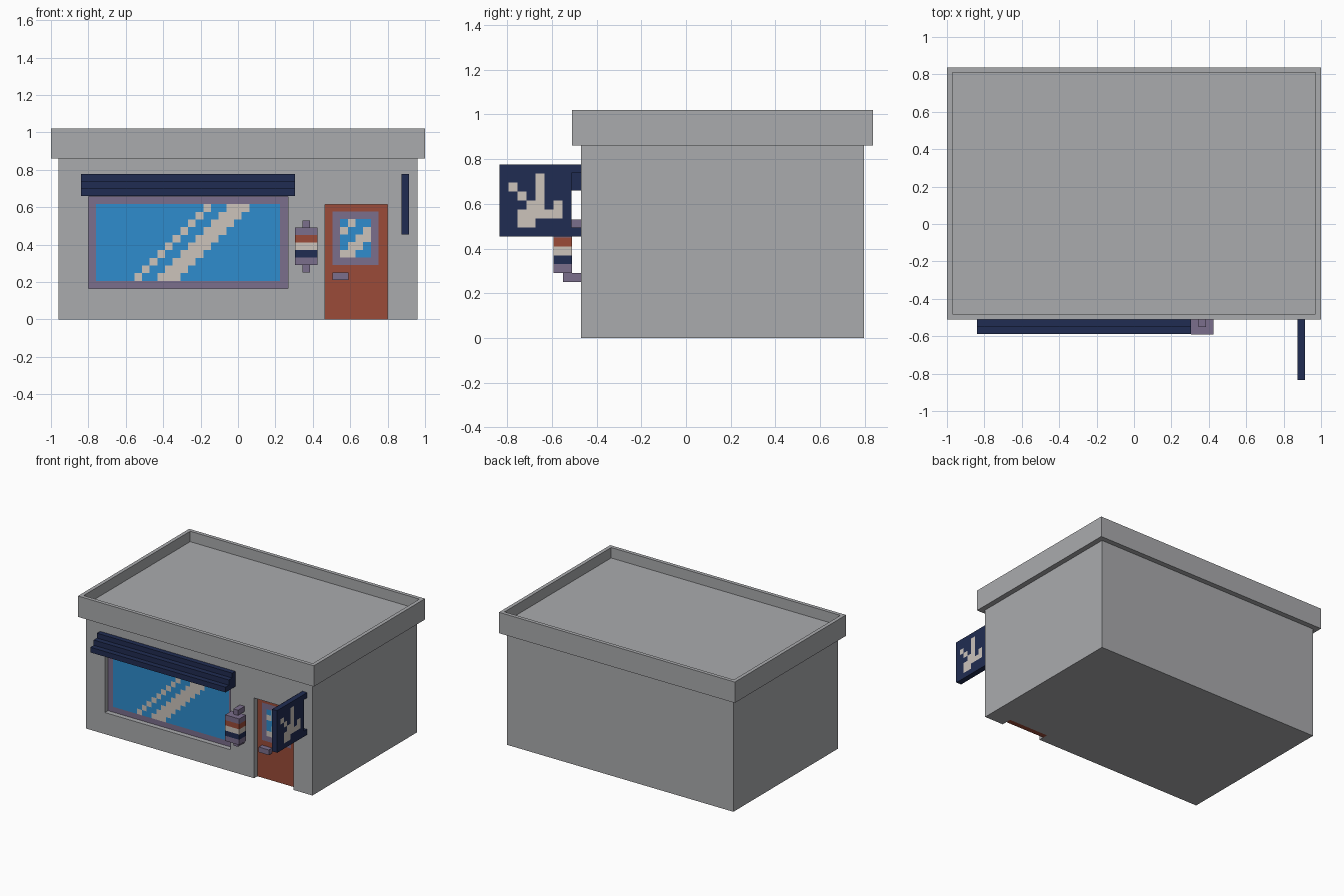
import bpy, bmesh
from mathutils import Vector

if "Cube" in bpy.data.objects:
    bpy.data.objects.remove(bpy.data.objects["Cube"])


def material(name, rgb):
    m = bpy.data.materials.new(name)
    lin = [((c / 255 + 0.055) / 1.055) ** 2.4 for c in rgb]
    m.diffuse_color = (*lin, 1)
    m.use_nodes = True
    m.node_tree.nodes["Principled BSDF"].inputs["Base Color"].default_value = m.diffuse_color
    return m


GREY = material("wall grey", (170, 171, 174))
NAVY = material("navy", (32, 44, 82))
PURPLE = material("dusty purple", (123, 110, 140))
RED = material("brick red", (155, 75, 56))
CREAM = material("cream", (204, 195, 187))
BLUE = material("glass blue", (46, 140, 205))


def finish(name, bm, mats):
    mesh = bpy.data.meshes.new(name)
    bm.to_mesh(mesh)
    bm.free()
    for m in mats:
        mesh.materials.append(m)
    ob = bpy.data.objects.new(name, mesh)
    bpy.context.collection.objects.link(ob)
    return ob


def box_bm(x, y, z):
    bm = bmesh.new()
    bmesh.ops.create_cube(bm, size=1)
    for v in bm.verts:
        v.co = [r[0] if c < 0 else r[1] for c, r in zip(v.co, (x, y, z))]
    return bm


def box(name, x, y, z, mat):
    return finish(name, box_bm(x, y, z), [mat])


def pixel_panel(name, origin, u, v, cols, rows, mats, rule):
    """Flat grid of square cells; rule(col, row) gives the material index."""
    bm = bmesh.new()
    o, u, v = Vector(origin), Vector(u), Vector(v)
    vs = [[bm.verts.new(o + u * c + v * r) for c in range(cols + 1)]
          for r in range(rows + 1)]
    for r in range(rows):
        for c in range(cols):
            f = bm.faces.new((vs[r][c], vs[r][c + 1],
                              vs[r + 1][c + 1], vs[r + 1][c]))
            f.material_index = rule(c, r)
    return finish(name, bm, mats)


def glazing(name, x, z, size, cols, rows, streaks):
    """Framed pane: border cells are frame, diagonals are reflections."""
    def rule(c, r):
        if c in (0, cols - 1) or r in (0, rows - 1):
            return 0
        return 2 if c - r in streaks else 1
    return pixel_panel(name, (x, -0.432, z), (size, 0, 0), (0, 0, size),
                       cols, rows, [PURPLE, BLUE, CREAM], rule)


# Walls with recessed window and doorway
walls = box("walls", (-0.96, 0.96), (-0.47, 0.797), (0, 0.86), GREY)
cutters = [
    box("window_cutter", (-0.80, 0.266), (-0.6, -0.43), (0.165, 0.657), GREY),
    box("door_cutter", (0.465, 0.80), (-0.6, -0.39), (-0.1, 0.615), GREY),
]
bpy.context.view_layer.objects.active = walls
for cutter in cutters:
    cutter.hide_render = True
    mod = walls.modifiers.new("recess", "BOOLEAN")
    mod.operation, mod.solver, mod.object = "DIFFERENCE", "EXACT", cutter
    bpy.ops.object.modifier_apply(modifier=mod.name)
    bpy.data.objects.remove(cutter)

# Parapet with sunken roof
bm = box_bm((-1, 1), (-0.51, 0.837), (0.86, 1.02))
bm.normal_update()
top = [f for f in bm.faces if f.normal.z > 0.9]
bmesh.ops.inset_region(bm, faces=top, thickness=0.04)
inner = bmesh.ops.extrude_face_region(bm, geom=top)["geom"]
bmesh.ops.translate(bm, vec=(0, 0, -0.08),
                    verts=[g for g in inner if isinstance(g, bmesh.types.BMVert)])
bmesh.ops.delete(bm, geom=[f for f in top if f.is_valid], context="FACES_ONLY")
bmesh.ops.recalc_face_normals(bm, faces=bm.faces)
finish("parapet_roof", bm, [GREY])

# Shop window, door and handle
glazing("shop_window", -0.80, 0.165, 0.041, 26, 12, (5, 8, 9, 10))
box("door", (0.465, 0.80), (-0.43, -0.39), (0, 0.615), RED)
glazing("door_window", 0.505, 0.29, 0.041, 6, 7, (-3, 0, 1))
box("door_handle", (0.505, 0.59), (-0.47, -0.43), (0.21, 0.25), PURPLE)

# Stepped awning: stair profile swept along x
profile = [(-0.47, 0.66), (-0.588, 0.66), (-0.588, 0.70), (-0.548, 0.70),
           (-0.548, 0.74), (-0.508, 0.74), (-0.508, 0.777), (-0.47, 0.777)]
bm = bmesh.new()
face = bm.faces.new([bm.verts.new((-0.84, y, z)) for y, z in profile])
ext = bmesh.ops.extrude_face_region(bm, geom=[face], use_keep_orig=True)["geom"]
bmesh.ops.translate(bm, vec=(1.146, 0, 0),
                    verts=[g for g in ext if isinstance(g, bmesh.types.BMVert)])
bmesh.ops.recalc_face_normals(bm, faces=bm.faces)
finish("awning", bm, [NAVY])

# Striped pole: one box cut into five bands, coloured by height
bm = box_bm((0.305, 0.425), (-0.592, -0.51), (0.29, 0.49))
for i in range(1, 5):
    bmesh.ops.bisect_plane(bm, geom=bm.verts[:] + bm.edges[:] + bm.faces[:],
                           plane_co=(0, 0, 0.29 + 0.04 * i), plane_no=(0, 0, 1))
bands = (0, 1, 2, 3, 0)
for f in bm.faces:
    i = int((f.calc_center_median().z - 0.29) / 0.04)
    f.material_index = bands[max(0, min(4, i))]
finish("striped_pole", bm, [PURPLE, NAVY, CREAM, RED])
for name, z in (("lower", 0.25), ("upper", 0.49)):
    box(f"pole_{name}_bracket", (0.345, 0.385), (-0.55, -0.47),
        (z, z + 0.04), PURPLE)

# Hanging sign with two arms
box("sign_board", (0.875, 0.915), (-0.835, -0.513), (0.455, 0.777), NAVY)
for name, z in (("lower", 0.455), ("upper", 0.737)):
    box(f"sign_{name}_arm", (0.875, 0.915), (-0.513, -0.47), (z, z + 0.04), NAVY)

# Painted scissors on both sides of the sign
scissors = ["........",
            "....#...",
            ".#..#...",
            "..#.#...",
            "...##.#.",
            "..#####.",
            "..##....",
            "........"]
cell = 0.322 / 8
pixel_panel("sign_picture_right", (0.917, -0.835, 0.455), (0, cell, 0),
            (0, 0, cell), 8, 8, [NAVY, CREAM],
            lambda c, r: int(scissors[7 - r][c] == "#"))
pixel_panel("sign_picture_left", (0.873, -0.513, 0.455), (0, -cell, 0),
            (0, 0, cell), 8, 8, [NAVY, CREAM],
            lambda c, r: int(scissors[7 - r][7 - c] == "#"))
